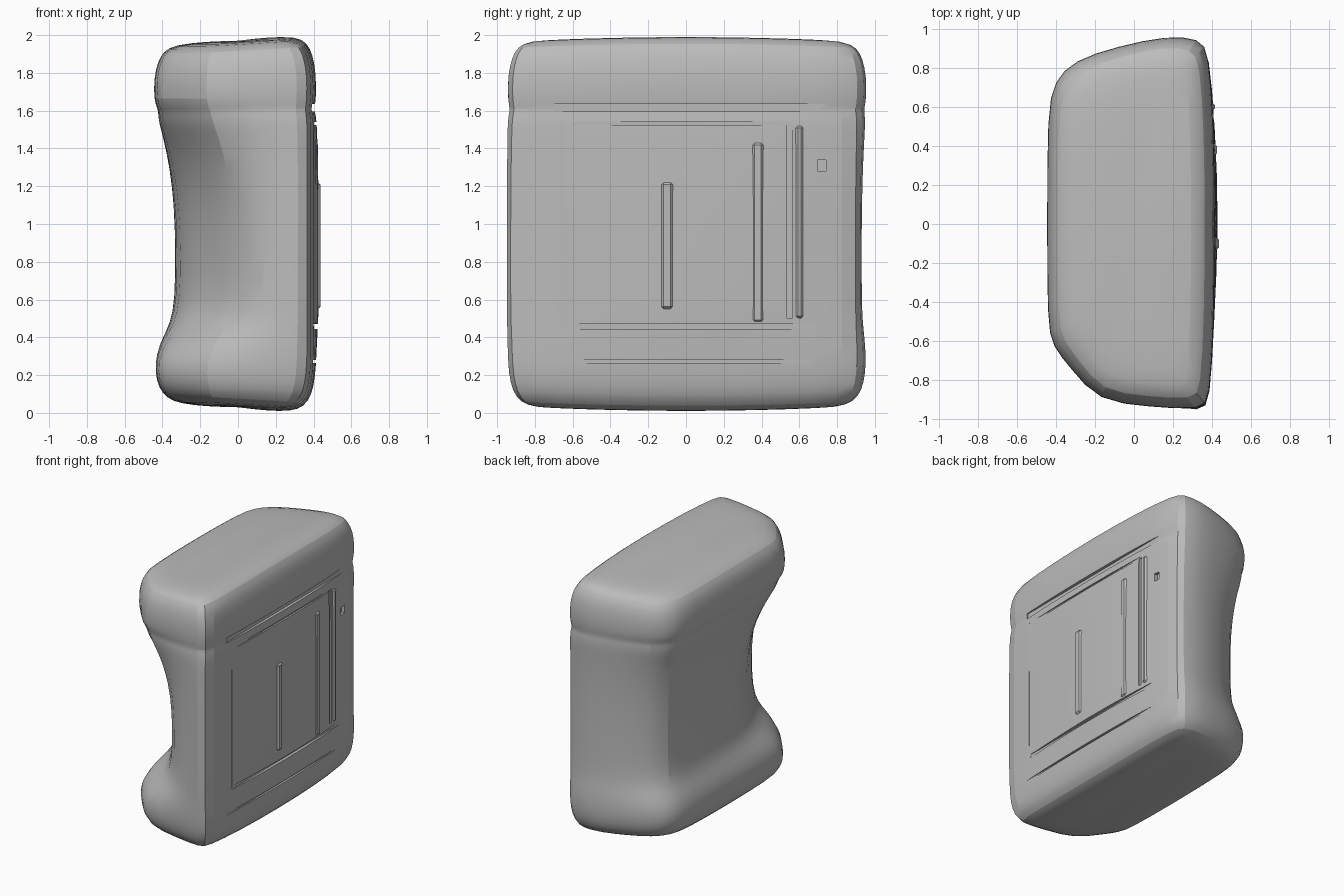
import bpy, bmesh, math

if "Cube" in bpy.data.objects:
    bpy.data.objects.remove(bpy.data.objects["Cube"])

grey = bpy.data.materials.new("plain grey")
grey.diffuse_color = (0.5, 0.5, 0.5, 1)
grey.use_nodes = True
grey.node_tree.nodes["Principled BSDF"].inputs["Base Color"].default_value = grey.diffuse_color

# Plan outlines: full at the ends, pinched at the waist
FULL = [(.35, -.955), (.39, -.90), (.41, -.5), (.415, 0), (.41, .5), (.385, .88), (.34, .95),
        (.17, .965), (-.08, .91), (-.31, .84), (-.41, .73), (-.445, .58), (-.445, 0),
        (-.445, -.5), (-.42, -.63), (-.32, -.74), (-.19, -.91), (.08, -.935)]
WAIST = [(.35, -.965), (.39, -.91), (.41, -.5), (.435, 0), (.415, .5), (.385, .88), (.34, .93),
         (.17, .935), (-.05, .88), (-.24, .78), (-.32, .67), (-.335, .5), (-.335, .1),
         (-.32, -.2), (-.23, -.43), (-.13, -.60), (-.03, -.79), (.12, -.92)]
# Levels: height, edge inset, waist amount
LEVELS = [(0, .28, 0), (.005, .14, 0), (.03, .07, 0), (.09, .025, 0), (.19, .005, 0),
          (.30, 0, .12), (.40, 0, .42), (.48, 0, .8), (.60, 0, 1), (.85, 0, 1.03), (1.1, 0, .97),
          (1.3, 0, .75), (1.44, 0, .48), (1.53, 0, .25), (1.58, .005, .16), (1.61, .012, .08),
          (1.66, 0, 0), (1.80, 0, 0), (1.90, .02, 0), (1.96, .05, 0), (1.995, .11, 0), (2, .28, 0)]


def finish(ob, angle=30):
    ob.data.materials.clear()
    ob.data.materials.append(grey)
    bpy.ops.object.select_all(action='DESELECT')
    ob.select_set(True)
    bpy.context.view_layer.objects.active = ob
    bpy.ops.object.shade_smooth_by_angle(angle=math.radians(angle))


def box(name, x, y, z, bevel=0.0):
    """Box from three (low, high) ranges."""
    bm = bmesh.new()
    bmesh.ops.create_cube(bm, size=1)
    for v in bm.verts:
        for i, (lo, hi) in enumerate((x, y, z)):
            v.co[i] = (lo + hi) / 2 + v.co[i] * (hi - lo)
    if bevel:
        bmesh.ops.bevel(bm, geom=bm.edges[:], offset=bevel, segments=1, affect='EDGES')
    me = bpy.data.meshes.new(name)
    bm.to_mesh(me)
    bm.free()
    ob = bpy.data.objects.new(name, me)
    bpy.context.collection.objects.link(ob)
    return ob


# Body: loft of plan outlines with rounded, slightly tilted ends
bm = bmesh.new()
rings = []
for z, inset, w in LEVELS:
    ring = []
    for (fx, fy), (wx, wy) in zip(FULL, WAIST):
        x, y = fx + (wx - fx) * w, fy + (wy - fy) * w
        x *= 1 - inset / .44
        y *= 1 - inset / .95
        end = max(0, abs(z - 1) - .6) / .4
        drop = end * (max(0, .3 - x) * .07 + .025 * (y / .9) ** 2)
        ring.append(bm.verts.new((x, y, z - math.copysign(drop, z - 1))))
    rings.append(ring)
n = len(FULL)
for a, b in zip(rings, rings[1:]):
    for i in range(n):
        j = (i + 1) % n
        bm.faces.new((a[i], a[j], b[j], b[i]))
for ring, flip in ((rings[0], True), (rings[-1], False)):
    c = sum((v.co for v in ring), ring[0].co * 0) / n
    hub = bm.verts.new(c)
    for i in range(n):
        bm.faces.new((ring[i], ring[(i + 1) % n], hub))
bmesh.ops.recalc_face_normals(bm, faces=bm.faces[:])
me = bpy.data.meshes.new("body")
bm.to_mesh(me)
bm.free()
body = bpy.data.objects.new("body", me)
bpy.context.collection.objects.link(body)
body.modifiers.new("round", 'SUBSURF').levels = 1
body.modifiers["round"].render_levels = 1
finish(body)

# Grooves framing the broad right face
grooves = [
    ("top_seam_cutter", (.385, .6), (-.70, .97), (1.595, 1.635)),
    ("upper_frame_cutter", (.402, .6), (-.66, .56), (1.525, 1.54)),
    ("lower_frame_cutter", (.398, .6), (-.65, .86), (.445, .47)),
    ("side_frame_cutter", (.398, .6), (-.665, -.65), (.46, 1.54)),
    ("bottom_band_cutter", (.396, .6), (-.70, .76), (.265, .28)),
    ("column_cutter", (.396, .6), (.535, .56), (.50, 1.53)),
    ("dot_cutter", (.37, .6), (.695, .74), (1.28, 1.34)),
]
for name, x, y, z in grooves:
    cutter = box(name, x, y, z)
    cutter.hide_render = True
    cutter.hide_viewport = False
    cutter.display_type = 'WIRE'
    m = body.modifiers.new(name, 'BOOLEAN')
    m.operation, m.object, m.solver = 'DIFFERENCE', cutter, 'EXACT'

# Apply the cuts so that the helper boxes can go
bpy.context.view_layer.update()
cut = bpy.data.meshes.new_from_object(body.evaluated_get(bpy.context.evaluated_depsgraph_get()))
body.modifiers.clear()
body.data = cut
for g in grooves:
    bpy.data.objects.remove(bpy.data.objects[g[0]])
finish(body)

# Low raised strips on the right face
strips = [
    ("center_strip", (.38, .436), (-.13, -.07), (.55, 1.22)),
    ("tall_strip", (.37, .424), (.35, .41), (.48, 1.43)),
    ("edge_strip", (.37, .415), (.58, .62), (.50, 1.52)),
]
for name, x, y, z in strips:
    finish(box(name, x, y, z, .012))
